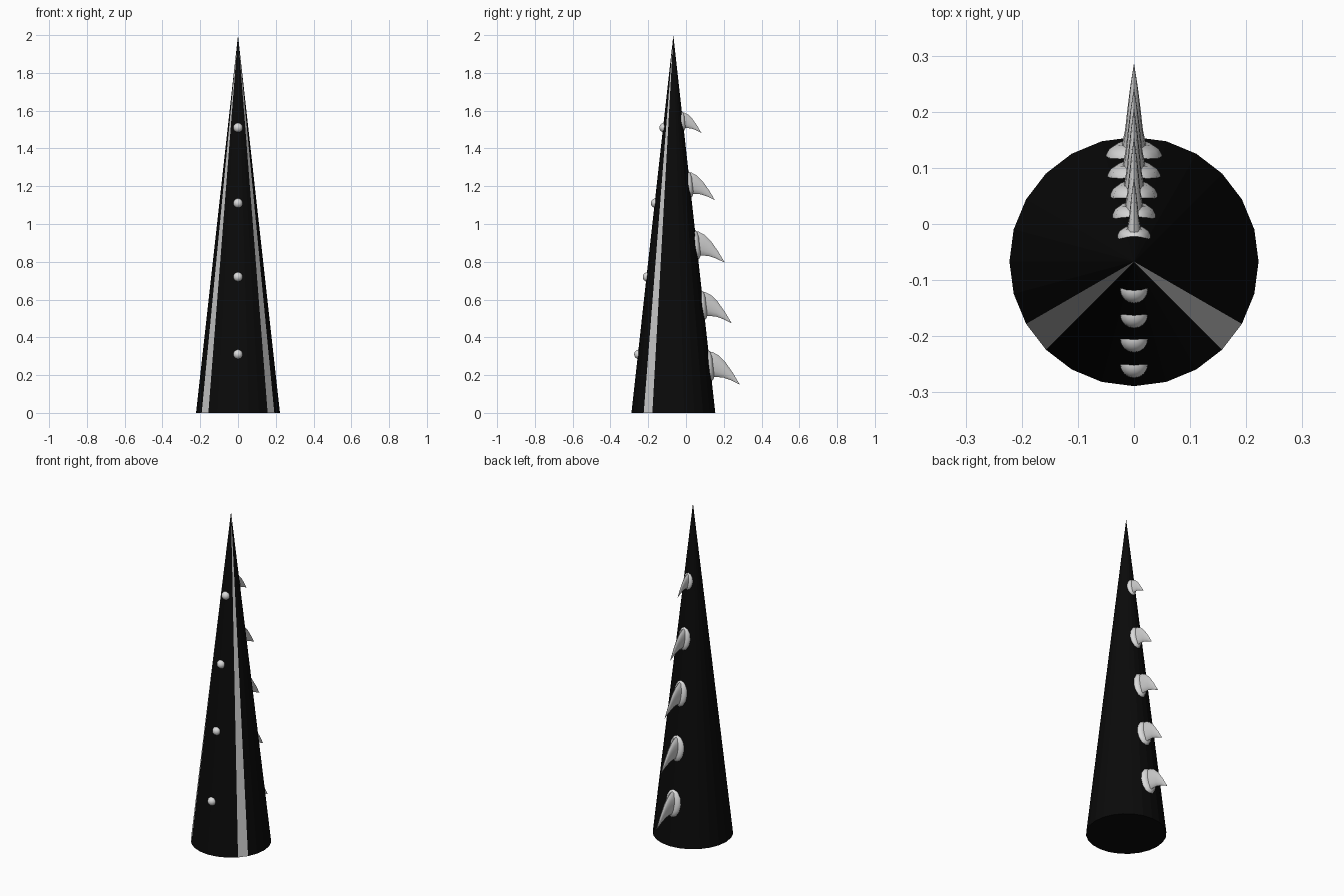
import bpy, bmesh, math
from mathutils import Matrix, Vector

if "Cube" in bpy.data.objects:
    bpy.data.objects.remove(bpy.data.objects["Cube"])

R, H, CY = 0.222, 2.0, -0.067          # cone radius, height, axis offset
TILT = math.atan(R / H)


def material(name, v):
    m = bpy.data.materials.new(name)
    m.diffuse_color = (v, v, v, 1)
    m.use_nodes = True
    m.node_tree.nodes["Principled BSDF"].inputs["Base Color"].default_value = m.diffuse_color
    return m


BLACK = material("black", 0.003)
SILVER = material("silver", 0.6)
IVORY = material("pale_grey", 0.7)


def finish(name, bm, mats, angle=None):
    bmesh.ops.recalc_face_normals(bm, faces=bm.faces)
    me = bpy.data.meshes.new(name)
    bm.to_mesh(me)
    bm.free()
    ob = bpy.data.objects.new(name, me)
    bpy.context.collection.objects.link(ob)
    for m in mats:
        me.materials.append(m)
    if angle:
        bpy.ops.object.select_all(action='DESELECT')
        ob.select_set(True)
        bpy.context.view_layer.objects.active = ob
        bpy.ops.object.shade_smooth_by_angle(angle=math.radians(angle))
    return ob


def loft(bm, rings):
    """Skin a list of equal-length point rings and cap both ends."""
    vs = [[bm.verts.new(p) for p in r] for r in rings]
    n = len(vs[0])
    for a, b in zip(vs, vs[1:]):
        for i in range(n):
            bm.faces.new((a[i], a[(i + 1) % n], b[(i + 1) % n], b[i]))
    bm.faces.new(vs[0])
    bm.faces.new(vs[-1])


def surface(z):
    """Cone radius at height z."""
    return R * (1 - z / H)


# Cone body with one pale facet on each front side
bm = bmesh.new()
N = 24
base = [bm.verts.new((R * math.cos(2 * math.pi * i / N),
                      CY + R * math.sin(2 * math.pi * i / N), 0)) for i in range(N)]
tip = bm.verts.new((0, CY, H))
bm.faces.new(base[::-1])
for i in range(N):
    f = bm.faces.new((base[i], base[(i + 1) % N], tip))
    f.material_index = 1 if i in (14, 21) else 0
finish("cone_body", bm, [BLACK, SILVER])

# Round studs up the front
for k, z in enumerate((0.31, 0.72, 1.11, 1.51)):
    bm = bmesh.new()
    bmesh.ops.create_uvsphere(bm, u_segments=16, v_segments=10, radius=0.025,
                              matrix=Matrix.Translation((0, CY - surface(z) + 0.005, z)))
    finish(f"front_stud_{k + 1}", bm, [IVORY], 40)

# Thorns down the back: height, size, width factor
UPPER = [(-0.02, 0.075), (0.012, 0.073), (0.045, 0.055), (0.08, 0.02), (0.12, -0.037), (0.157, -0.099)]
LOWER = [(-0.02, -0.065), (0.012, -0.062), (0.035, -0.06), (0.07, -0.063), (0.11, -0.077), (0.157, -0.1)]
HALF_W = [0.026, 0.022, 0.016, 0.012, 0.007, 0.0005]
# collar rings: outward offset, scale
COLLAR = [(-0.015, 1.0), (0.001, 1.0), (0.011, 0.88), (0.018, 0.62)]
SIDES = 12
ANG = [2 * math.pi * i / SIDES for i in range(SIDES)]

for k, (z, s, w) in enumerate(((0.25, 1, 1), (0.57, 0.95, 0.94), (0.89, 0.95, 0.84),
                               (1.21, 0.84, 0.76), (1.545, 0.62, 0.58))):
    origin = Vector((0, CY + surface(z), z))

    # hooked claw
    bm = bmesh.new()
    rings = []
    for u, l, hw in zip(UPPER, LOWER, HALF_W):
        mid = (Vector(u) + Vector(l)) / 2
        half = (Vector(u) - Vector(l)) / 2
        rings.append([origin + Vector((hw * w * math.cos(a),
                                       s * (mid.x + half.x * math.sin(a)),
                                       s * (mid.y + half.y * math.sin(a)))) for a in ANG])
    loft(bm, rings)
    finish(f"thorn_claw_{k + 1}", bm, [SILVER], 40)

    # swollen collar where the claw meets the cone
    bm = bmesh.new()
    rot = Matrix.Rotation(TILT, 3, 'X')
    loft(bm, [[origin + rot @ Vector((0.05 * w * c * math.cos(a),
                                      s * o - 0.1 * w * abs(0.05 * c * math.cos(a)),
                                      0.082 * s * c * math.sin(a))) for a in ANG]
              for o, c in COLLAR])
    finish(f"thorn_collar_{k + 1}", bm, [IVORY], 50)
